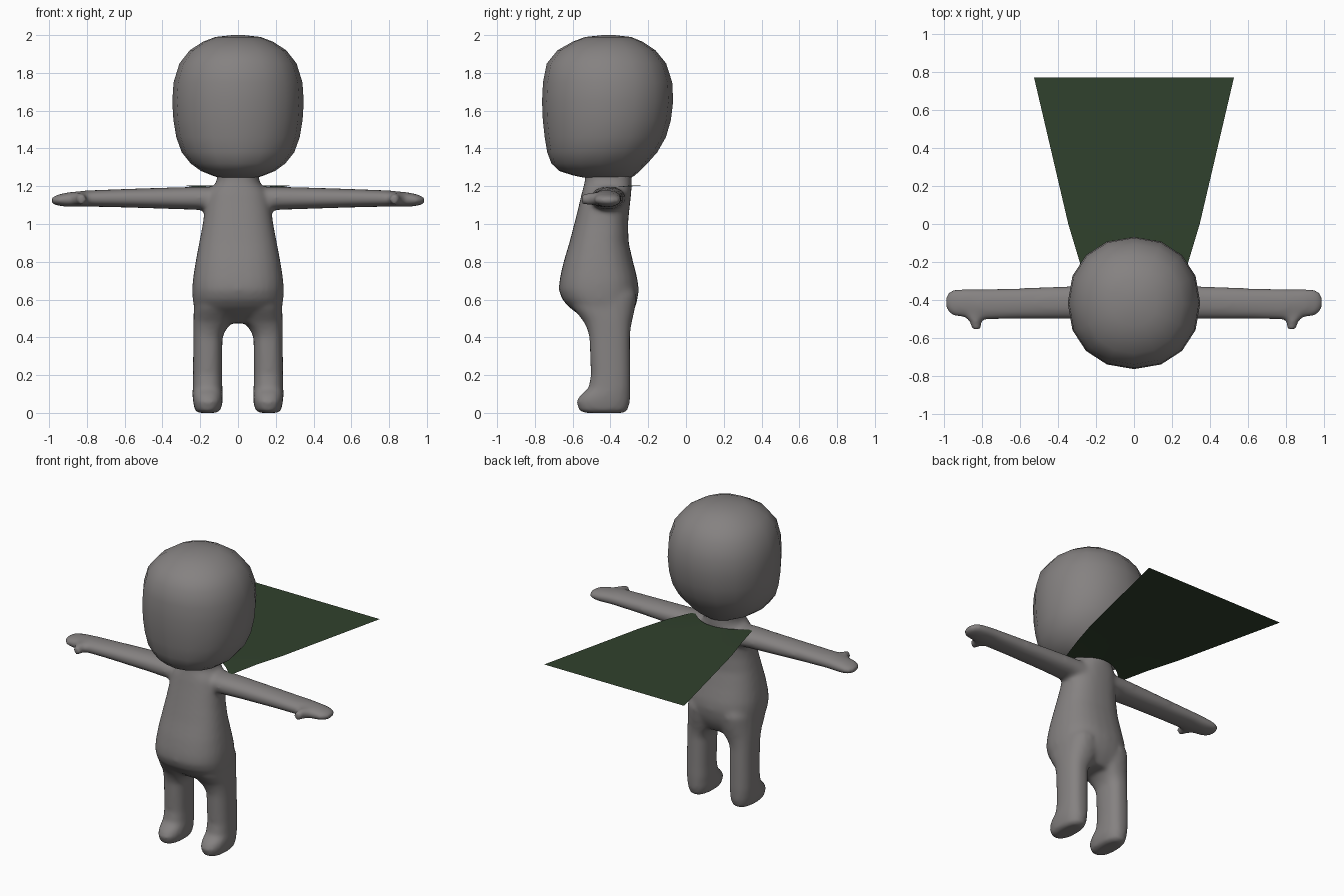
import bpy, bmesh, math

AXES = {'x': (0, 1, 2), 'y': (1, 0, 2), 'z': (2, 0, 1)}


def loft(bm, axis, stations, sides=20, power=2.4, sign=1):
    """Closed tube; each station is (position, min_a, max_a, min_b, max_b)."""
    it, ia, ib = AXES[axis]
    rings = []
    for t, a0, a1, b0, b1 in stations:
        ring = []
        for k in range(sides):
            ang = 2 * math.pi * k / sides
            c, s = math.cos(ang), math.sin(ang)
            co = [0, 0, 0]
            co[it] = t
            co[ia] = (a0 + a1) / 2 + (a1 - a0) / 2 * math.copysign(abs(c) ** (2 / power), c)
            co[ib] = (b0 + b1) / 2 + (b1 - b0) / 2 * math.copysign(abs(s) ** (2 / power), s)
            co[0] *= sign
            ring.append(bm.verts.new(co))
        rings.append(ring)
    faces = [bm.faces.new(rings[0]), bm.faces.new(rings[-1])]
    for r, q in zip(rings, rings[1:]):
        for k in range(sides):
            j = (k + 1) % sides
            faces.append(bm.faces.new((r[k], r[j], q[j], q[k])))
    bmesh.ops.recalc_face_normals(bm, faces=faces)


def material(name, rgb):
    mat = bpy.data.materials.new(name)
    mat.diffuse_color = (*rgb, 1)
    return mat


def finish(bm, name, mat):
    mesh = bpy.data.meshes.new(name)
    bm.to_mesh(mesh)
    bm.free()
    for p in mesh.polygons:
        p.use_smooth = True
    mesh.materials.append(mat)
    ob = bpy.data.objects.new(name, mesh)
    bpy.context.collection.objects.link(ob)
    return ob


skin = material("warm_dark_grey", (.235, .222, .22))
green = material("dark_green", (.03, .053, .026))

# Body: torso, legs, arms and thumbs fused into one smooth skin
bm = bmesh.new()
torso = [(.475, .20, -.50, -.32), (.50, .215, -.535, -.30), (.53, .226, -.58, -.282),
         (.56, .233, -.62, -.268), (.60, .24, -.655, -.257), (.65, .242, -.674, -.25),
         (.70, .24, -.67, -.255), (.75, .233, -.66, -.267),
         (.80, .225, -.648, -.28), (.90, .206, -.618, -.303), (1.0, .187, -.592, -.307),
         (1.1, .174, -.567, -.297), (1.16, .163, -.553, -.29), (1.19, .143, -.545, -.288),
         (1.215, .118, -.538, -.287), (1.24, .11, -.535, -.287), (1.34, .11, -.53, -.29)]
loft(bm, 'z', [(z, -w, w, f, b) for z, w, f, b in torso], 28, 2.4)

leg = [(0, .115, .21, -.54, -.33), (.012, .092, .228, -.567, -.308), (.06, .08, .239, -.582, -.295),
       (.095, .081, .241, -.56, -.294), (.13, .082, .24, -.517, -.293), (.2, .084, .239, -.504, -.294),
       (.4, .082, .237, -.512, -.296), (.44, .064, .237, -.522, -.293), (.48, .03, .237, -.54, -.286),
       (.55, 0, .235, -.595, -.27), (.62, 0, .23, -.62, -.26), (.7, .02, .2, -.6, -.29)]
arm = [(.04, -.50, -.31, 1.05, 1.195), (.2, -.505, -.32, 1.074, 1.198), (.35, -.499, -.326, 1.079, 1.194),
       (.6, -.499, -.336, 1.087, 1.186), (.8, -.504, -.34, 1.092, 1.178), (.9, -.49, -.34, 1.09, 1.168),
       (.95, -.483, -.343, 1.096, 1.157), (.976, -.465, -.357, 1.103, 1.147), (.99, -.435, -.385, 1.112, 1.137)]
thumb = [(-.42, .74, .92, 1.1, 1.165), (-.485, .78, .89, 1.098, 1.168),
         (-.515, .803, .862, 1.1, 1.166), (-.554, .803, .852, 1.104, 1.16)]
for side in (-1, 1):
    loft(bm, 'z', leg, 20, 2.4, side)
    loft(bm, 'x', arm, 20, 2.2, side)
    loft(bm, 'y', thumb, 12, 2.2, side)
body = finish(bm, "body", skin)
rm = body.modifiers.new("fuse", 'REMESH')
rm.mode = 'VOXEL'
rm.voxel_size = .012
rm.use_smooth_shade = True
sm = body.modifiers.new("soften", 'SMOOTH')
sm.factor = .5
sm.iterations = 14

# Head: rounded block with sixteen sides
bm = bmesh.new()
head = [(1.245, .10, -.54, -.29), (1.258, .14, -.60, -.27), (1.28, .195, -.67, -.245),
        (1.32, .25, -.712, -.205), (1.38, .298, -.735, -.152), (1.46, .327, -.748, -.106),
        (1.55, .342, -.758, -.08), (1.65, .348, -.762, -.068), (1.75, .341, -.757, -.073),
        (1.85, .31, -.737, -.105), (1.92, .255, -.68, -.162), (1.965, .185, -.60, -.23),
        (1.99, .12, -.535, -.29), (2.0, .03, -.44, -.38)]
loft(bm, 'z', [(z, -w, w, f, b) for z, w, f, b in head], 16, 2.15)
finish(bm, "head", skin)

# Cape: thin flat sheet spreading backward from a curved neckline
bm = bmesh.new()
cols = 12
rows = [(.22, -.28, -.13, -.013), (.285, -.2, 0, 0), (.345, 0, 0, 0), (.525, .77, 0, 0)]
grid = []
for w, y, bend, drop in rows:
    row = []
    for i in range(cols + 1):
        s = 2 * i / cols - 1
        row.append(bm.verts.new((w * s, y + bend * s * s, 1.205 + drop * s * s)))
    grid.append(row)
for r, q in zip(grid, grid[1:]):
    for i in range(cols):
        bm.faces.new((r[i], r[i + 1], q[i + 1], q[i]))
finish(bm, "cape", green)
